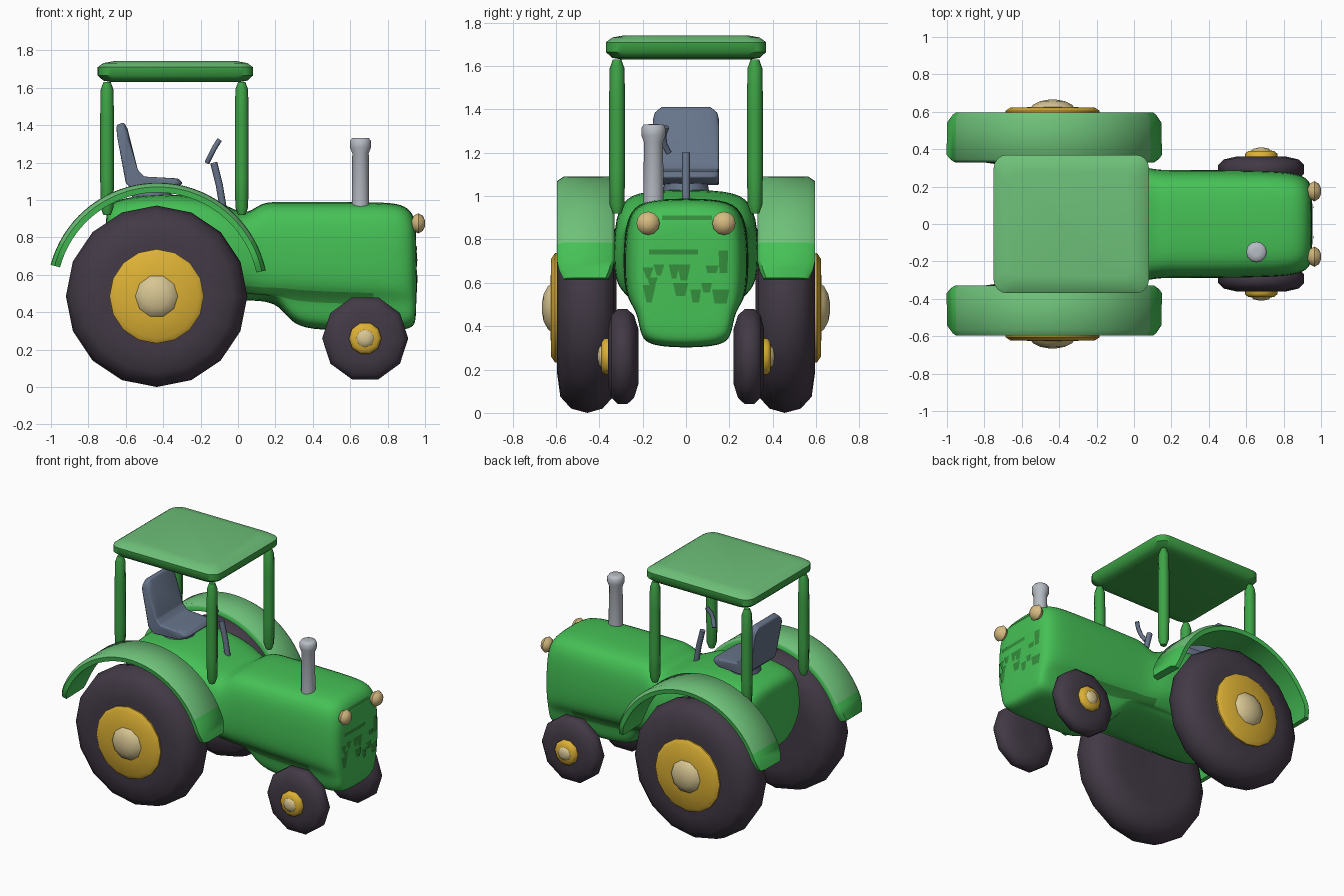
import bpy, bmesh, math
from mathutils import Vector
from mathutils.bvhtree import BVHTree

cube = bpy.data.objects.get("Cube")
if cube:
    bpy.data.objects.remove(cube, do_unlink=True)


def material(name, r, g, b):
    m = bpy.data.materials.new(name)
    m.use_nodes = True
    m.diffuse_color = (r, g, b, 1)
    bsdf = m.node_tree.nodes["Principled BSDF"]
    bsdf.inputs["Base Color"].default_value = (r, g, b, 1)
    bsdf.inputs["Roughness"].default_value = 0.7
    return m


green = material("body green", 0.06, 0.53, 0.092)
pale = material("pale green", 0.155, 0.53, 0.19)
deep = material("frame green", 0.048, 0.37, 0.062)
dark = material("dark green", 0.035, 0.27, 0.045)
rubber = material("tyre rubber", 0.055, 0.042, 0.061)
yellow = material("hub yellow", 0.72, 0.44, 0.035)
cream = material("cap cream", 0.68, 0.56, 0.29)
tan = material("lamp tan", 0.68, 0.50, 0.22)
slate = material("seat slate", 0.135, 0.175, 0.255)
grey = material("pipe grey", 0.47, 0.50, 0.55)


def finish(name, bm, *mats, angle=50):
    """Turn a bmesh into a smooth shaded object."""
    bmesh.ops.recalc_face_normals(bm, faces=bm.faces)
    mesh = bpy.data.meshes.new(name)
    bm.to_mesh(mesh)
    bm.free()
    for m in mats:
        mesh.materials.append(m)
    ob = bpy.data.objects.new(name, mesh)
    bpy.context.collection.objects.link(ob)
    bpy.ops.object.select_all(action="DESELECT")
    ob.select_set(True)
    bpy.context.view_layer.objects.active = ob
    bpy.ops.object.shade_smooth_by_angle(angle=math.radians(angle))
    return ob


def loft(rings, rule=None):
    """Skin closed rings; rule(ring, side) picks a material slot."""
    bm = bmesh.new()
    vs = [[bm.verts.new(p) for p in ring] for ring in rings]
    n = len(vs[0])
    for i in range(len(vs) - 1):
        for j in range(n):
            k = (j + 1) % n
            f = bm.faces.new((vs[i][j], vs[i][k], vs[i + 1][k], vs[i + 1][j]))
            f.material_index = rule(i, j) if rule else 0
    bm.faces.new(vs[0])
    bm.faces.new(vs[-1])
    return bm


def lathe(name, profile, mat, segs, loc, rot=(0, 0, 0)):
    """Revolve (radius, height) points about the local z axis."""
    turn = [math.tau * s / segs for s in range(segs)]
    rings = [[(r * math.cos(a), r * math.sin(a), h) for a in turn] for r, h in profile]
    ob = finish(name, loft(rings), mat)
    ob.location, ob.rotation_euler = loc, rot


# Bonnet and chassis: x, bottom, ledge, top, lower half width, upper half width
stations = [
    (-0.71, 0.55, 0.66, 0.92, 0.16, 0.23),
    (-0.69, 0.50, 0.60, 0.98, 0.20, 0.31),
    (-0.60, 0.46, 0.57, 1.02, 0.22, 0.335),
    (-0.30, 0.46, 0.56, 1.04, 0.22, 0.335),
    (-0.08, 0.46, 0.56, 0.99, 0.22, 0.335),
    (0.04, 0.46, 0.55, 0.91, 0.22, 0.31),
    (0.12, 0.46, 0.54, 0.99, 0.22, 0.29),
    (0.22, 0.44, 0.54, 0.99, 0.22, 0.29),
    (0.29, 0.33, 0.53, 0.99, 0.21, 0.29),
    (0.42, 0.30, 0.52, 0.99, 0.21, 0.29),
    (0.76, 0.30, 0.51, 0.99, 0.21, 0.285),
    (0.88, 0.30, 0.50, 0.98, 0.21, 0.27),
    (0.94, 0.32, 0.50, 0.93, 0.20, 0.235),
    (0.955, 0.36, 0.50, 0.84, 0.16, 0.17),
]
body_rings = []
for x, zb, zl, zt, wl, wu in stations:
    half = [(wl * 0.75, zb), (wl, zb + 0.05), (wl * 1.05, zl - 0.06),
            ((wl * 1.05 + wu) / 2, zl - 0.01), (wu, zl + 0.05),
            (wu, zt - 0.16), (wu * 0.86, zt - 0.03), (wu * 0.45, zt)]
    body_rings.append([(x, y, z) for y, z in half] + [(x, -y, z) for y, z in reversed(half)])
sides = len(body_rings[0])
ledge = lambda i, j: 1 if 5 <= i <= 9 and j in (2, sides - 4) else 0
body = finish("body", loft(body_rings, ledge), green, dark, angle=180)
sub = body.modifiers.new("smooth", "SUBSURF")
sub.levels = sub.render_levels = 2

# Grille marks: thin patches laid on the nose, each tapering by its last value
bpy.context.view_layer.update()
tree = BVHTree.FromObject(body, bpy.context.evaluated_depsgraph_get())
marks = [(-0.11, 0.12, 0.89, 0.91, 0), (-0.17, 0.055, 0.73, 0.755, 0), (-0.2, -0.15, 0.62, 0.67, 0.7),
         (-0.15, -0.1, 0.635, 0.685, 0.6), (-0.18, -0.13, 0.59, 0.625, 0.5),
         (-0.08, -0.03, 0.62, 0.685, 0.6), (-0.04, 0.02, 0.61, 0.685, 0.5),
         (0.09, 0.15, 0.645, 0.68, 0.3), (0.15, 0.195, 0.645, 0.75, 0.2),
         (-0.2, -0.14, 0.51, 0.59, 0.6), (-0.06, 0.01, 0.54, 0.6, 0.4),
         (0.02, 0.07, 0.51, 0.57, 0.4), (0.07, 0.12, 0.555, 0.6, 0.4), (0.12, 0.2, 0.505, 0.57, 0.3)]
bm = bmesh.new()
for y0, y1, z0, z1, taper in marks:
    grid = []
    for s in (0, 0.5, 1):
        row = []
        for t in range(7):
            y = y0 + (y1 - y0) * (t / 6 * (1 - taper * (1 - s)) + taper * (1 - s) / 2)
            z = z0 + (z1 - z0) * s
            hit = tree.ray_cast(Vector((2, y, z)), Vector((-1, 0, 0)))[0]
            row.append(bm.verts.new((hit.x + 0.005, y, z)))
        grid.append(row)
    for a, b in zip(grid, grid[1:]):
        for t in range(6):
            bm.faces.new((a[t], a[t + 1], b[t + 1], b[t]))
finish("grille_marks", bm, dark)

# Wheels, mudguards and lamps on both sides
rear_tyre = [(0.1, -0.125), (0.3, -0.135), (0.41, -0.12), (0.465, -0.07), (0.485, 0),
             (0.465, 0.075), (0.41, 0.125), (0.3, 0.14), (0.1, 0.135)]
rear_hub = [(0.25, 0.12), (0.252, 0.15), (0.225, 0.168), (0.08, 0.17)]
rear_cap = [(0.12, 0.16), (0.105, 0.182), (0.065, 0.202), (0.02, 0.21)]
front_tyre = [(0.06, -0.07), (0.135, -0.07), (0.2, -0.05), (0.23, -0.02),
              (0.23, 0.025), (0.2, 0.055), (0.135, 0.07), (0.06, 0.07)]
front_hub = [(0.087, 0.06), (0.087, 0.085), (0.07, 0.1), (0.03, 0.105)]
front_cap = [(0.05, 0.1), (0.042, 0.112), (0.015, 0.118)]
lamp = [(0.015, -0.036), (0.04, -0.025), (0.054, 0), (0.04, 0.025), (0.015, 0.036)]
guard = [(0.54, 0.13), (0.57, 0.135), (0.59, 0.105), (0.592, -0.115), (0.575, -0.13), (0.545, -0.13)]
for side, tag in ((-1, "near"), (1, "far")):
    rot = (-side * math.pi / 2, 0, 0)
    rear, front = (-0.435, side * 0.455, 0.485), (0.68, side * 0.29, 0.26)
    for part, profile, mat, segs, loc in (
            ("rear_tyre", rear_tyre, rubber, 16, rear), ("rear_hub", rear_hub, yellow, 16, rear),
            ("rear_hub_cap", rear_cap, cream, 10, rear), ("front_tyre", front_tyre, rubber, 10, front),
            ("front_hub", front_hub, yellow, 10, front), ("front_hub_cap", front_cap, cream, 8, front)):
        lathe(f"{part}_{tag}", profile, mat, segs, loc, rot)
    lathe(f"headlamp_{tag}", lamp, tan, 12, (0.964, side * 0.175, 0.875), (0, math.pi / 2, 0))

    # Mudguard arc, narrowing to rounded ends
    arc = [math.radians(12 + 153 * i / 36) for i in range(37)]
    rings = []
    for i, a in enumerate(arc):
        width = (0.78, 0.93)[min(i, 36 - i)] if min(i, 36 - i) < 2 else 1
        rings.append([(-0.43 + r * math.cos(a), side * (0.46 + w * width), 0.5 + r * math.sin(a))
                      for r, w in guard])
    top = lambda i, j: 1 if j in (1, 2, 3) and math.sin(arc[i]) > 0.48 else 0
    finish(f"mudguard_{tag}", loft(rings, top), green, pale)

# Cab posts
post = [(0.02, 0), (0.034, 0.04), (0.037, 0.2), (0.037, 0.52), (0.034, 0.67), (0.02, 0.71)]
for x, end in ((-0.70, "rear"), (0.02, "front")):
    for side, tag in ((-1, "near"), (1, "far")):
        lathe(f"{end}_post_{tag}", post, deep, 8, (x, side * 0.318, 0.92))

# Roof: rounded slab with a pale top
outline = [(0.34, 1.63), (0.385, 1.638), (0.415, 1.665), (0.415, 1.71), (0.385, 1.732), (0.33, 1.742)]
rings = []
for w, z in outline:
    ring = []
    for q, (sx, sy) in enumerate(((1, 1), (-1, 1), (-1, -1), (1, -1))):
        for s in range(5):
            a = math.pi / 2 * (q + s / 4)
            ring.append((-0.335 + sx * (w - 0.07) + 0.07 * math.cos(a),
                         sy * (w - 0.115) + 0.07 * math.sin(a), z))
    rings.append(ring)
bm = loft(rings, lambda i, j: 1 if i >= 3 else 0)
bm.faces.ensure_lookup_table()
bm.faces[-1].material_index = 1
finish("roof", bm, deep, pale)

# Seat: bent cushion with rounded sides, cut from a side profile
shape = [(-0.65, 1.40), (-0.61, 1.415), (-0.59, 1.38), (-0.535, 1.16), (-0.50, 1.125),
         (-0.32, 1.115), (-0.295, 1.09), (-0.33, 1.06), (-0.56, 1.05), (-0.60, 1.09)]
rings = []
for y, drop in ((-0.152, 0.06), (-0.143, 0.025), (-0.11, 0), (0.11, 0), (0.143, 0.025), (0.152, 0.06)):
    rings.append([(x - drop * 0.6 if x > -0.4 else x, y, z - drop if z > 1.3 else z) for x, z in shape])
seat = finish("seat", loft(rings), slate)
mod = seat.modifiers.new("soft edges", "BEVEL")
mod.width, mod.segments = 0.015, 2
lathe("seat_base", [(0.11, 0), (0.1, 0.06)], slate, 12, (-0.46, 0, 1.0))

# Exhaust stack with a flared lip
pipe = [(0.047, 0), (0.044, 0.3), (0.056, 0.33), (0.056, 0.365), (0.045, 0.38), (0.02, 0.382)]
lathe("exhaust", pipe, grey, 12, (0.655, -0.15, 0.95))


def rod(name, points, radius, mat):
    curve = bpy.data.curves.new(name, "CURVE")
    curve.dimensions = "3D"
    curve.bevel_depth, curve.bevel_resolution, curve.use_fill_caps = radius, 2, True
    spline = curve.splines.new("POLY")
    spline.points.add(len(points) - 1)
    for p, co in zip(spline.points, points):
        p.co = (*co, 1)
    curve.materials.append(mat)
    bpy.context.collection.objects.link(bpy.data.objects.new(name, curve))


# Steering column and rim piece
rod("steering_column", [(-0.08, 0, 0.96), (-0.1, 0, 1.08), (-0.13, 0, 1.2)], 0.019, slate)
rod("steering_rim", [(-0.165, -0.08, 1.2), (-0.145, -0.1, 1.24), (-0.125, -0.105, 1.28),
                     (-0.1, -0.09, 1.32)], 0.014, slate)
